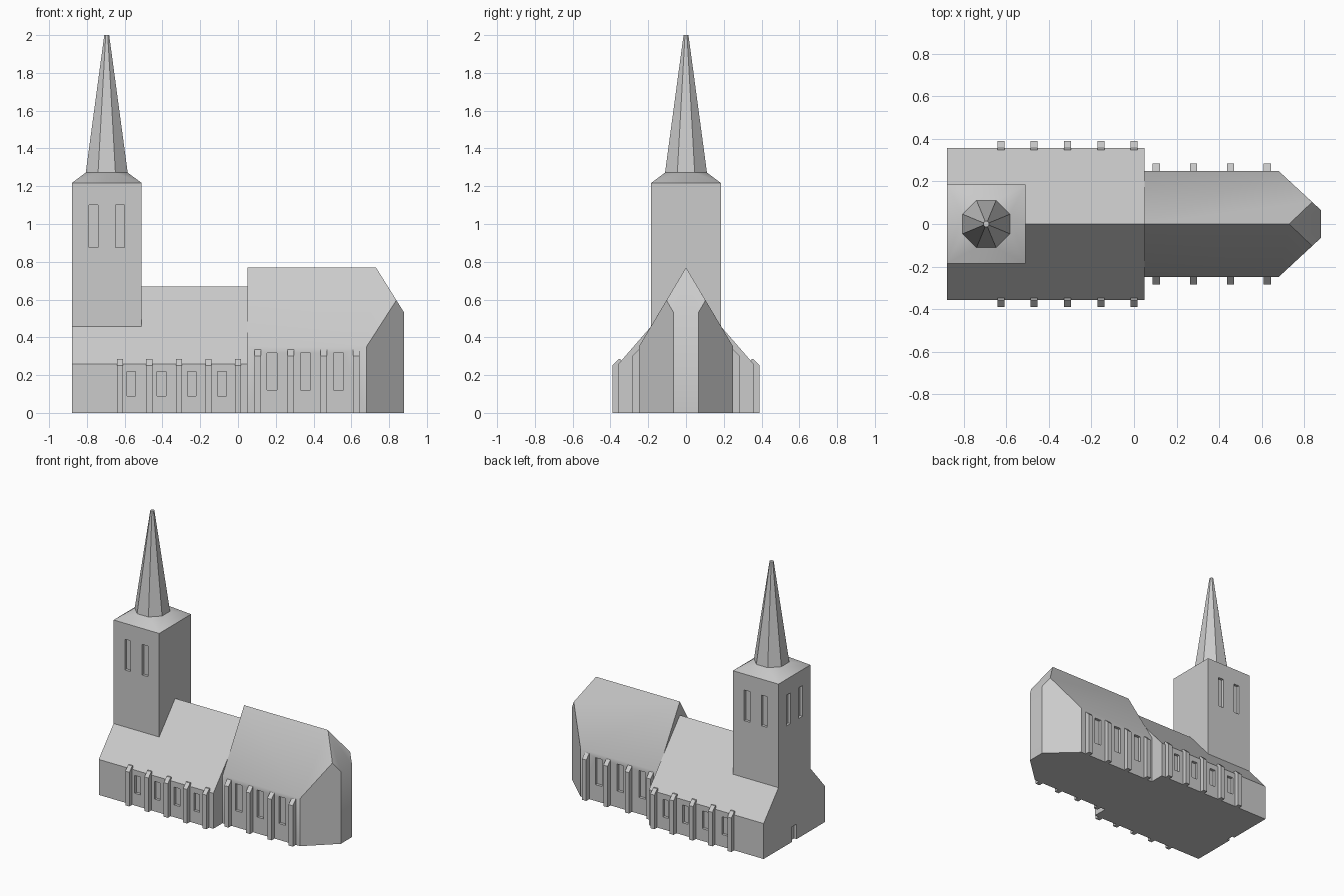
import bpy, bmesh, math

if "Cube" in bpy.data.objects:
    bpy.data.objects.remove(bpy.data.objects["Cube"])

stone = bpy.data.materials.new("pale_grey_stone")
stone.diffuse_color = (0.6, 0.6, 0.6, 1)
stone.use_nodes = True
stone.node_tree.nodes["Principled BSDF"].inputs["Base Color"].default_value = stone.diffuse_color


def finish(name, bm):
    bmesh.ops.recalc_face_normals(bm, faces=bm.faces[:])
    me = bpy.data.meshes.new(name)
    bm.to_mesh(me)
    bm.free()
    ob = bpy.data.objects.new(name, me)
    bpy.context.collection.objects.link(ob)
    me.materials.append(stone)
    return ob


def hull(name, pts):
    """Convex solid around points, with flat areas merged."""
    bm = bmesh.new()
    for p in pts:
        bm.verts.new(p)
    r = bmesh.ops.convex_hull(bm, input=bm.verts[:])
    junk = [g for g in r["geom_interior"] + r["geom_unused"] if isinstance(g, bmesh.types.BMVert)]
    if junk:
        bmesh.ops.delete(bm, geom=list(set(junk)), context='VERTS')
    bmesh.ops.dissolve_limit(bm, angle_limit=math.radians(1), verts=bm.verts[:], edges=bm.edges[:])
    return finish(name, bm)


def add_box(bm, x0, x1, y0, y1, z0, z1):
    r = bmesh.ops.create_cube(bm, size=1)
    for v in r["verts"]:
        v.co = ((x0 + x1) / 2 + v.co.x * (x1 - x0),
                (y0 + y1) / 2 + v.co.y * (y1 - y0),
                (z0 + z1) / 2 + v.co.z * (z1 - z0))


def activate(ob):
    bpy.ops.object.select_all(action='DESELECT')
    ob.select_set(True)
    bpy.context.view_layer.objects.active = ob


def carve(ob, boxes):
    """Cut shallow recesses into a wall, then drop the cutter."""
    bm = bmesh.new()
    for b in boxes:
        add_box(bm, *b)
    cutter = finish("recess_cutter", bm)
    cutter.hide_render = True
    mod = ob.modifiers.new("recesses", 'BOOLEAN')
    mod.operation = 'DIFFERENCE'
    mod.solver = 'EXACT'
    mod.object = cutter
    activate(ob)
    bpy.ops.object.modifier_apply(modifier=mod.name)
    bpy.data.objects.remove(cutter)


def side_windows(xs, w, wall, z0, z1, depth=0.02):
    out = []
    for x in xs:
        out.append((x - w / 2, x + w / 2, wall - depth, wall + 0.03, z0, z1))
        out.append((x - w / 2, x + w / 2, -wall - 0.03, -wall + depth, z0, z1))
    return out


def buttresses(name, xs, w, wall, out, z_low, z_high):
    """Row of sloped-top piers on both long sides."""
    bm = bmesh.new()
    prof = [(wall - 0.01, 0), (out, 0), (out, z_low), (wall, z_high), (wall - 0.01, z_high)]
    for x in xs:
        for s in (-1, 1):
            a = [bm.verts.new((x - w / 2, s * y, z)) for y, z in prof]
            b = [bm.verts.new((x + w / 2, s * y, z)) for y, z in prof]
            bm.faces.new(a)
            bm.faces.new(b)
            for i in range(5):
                j = (i + 1) % 5
                bm.faces.new((a[i], a[j], b[j], b[i]))
    return finish(name, bm)


def smooth(ob, deg):
    activate(ob)
    bpy.ops.object.shade_smooth_by_angle(angle=math.radians(deg))


# Nave with gabled roof, side windows and west door
nave = hull("nave", [(x, y, z) for x in (-0.88, 0.05)
                     for y, z in ((-0.357, 0), (0.357, 0), (-0.357, 0.26), (0.357, 0.26), (0, 0.67))])
carve(nave, side_windows((-0.565, -0.405, -0.245, -0.085), 0.046, 0.357, 0.09, 0.22)
      + [(-0.91, -0.86, -0.026, 0.026, -0.02, 0.11)])
buttresses("nave_buttresses", (-0.625, -0.47, -0.313, -0.156, 0.0), 0.033, 0.357, 0.39, 0.25, 0.284)

# Choir with a steep roof and a canted, hipped east end
choir_pts = [(0.05, 0, 0.77), (0.73, 0, 0.77)]
for s in (-1, 1):
    choir_pts += [(0.05, s * 0.25, 0), (0.05, s * 0.25, 0.35), (0.68, s * 0.25, 0), (0.68, s * 0.25, 0.35),
                  (0.8385, s * 0.1033, 0.5964), (0.88, s * 0.065, 0.53), (0.88, s * 0.065, 0)]
choir = hull("choir", choir_pts)
carve(choir, side_windows((0.18, 0.357, 0.533), 0.053, 0.25, 0.12, 0.318))
smooth(choir, 35)
buttresses("choir_buttresses", (0.105, 0.28, 0.454, 0.627), 0.034, 0.25, 0.285, 0.30, 0.335)

# Tower with paired belfry openings on three sides
TX, H = -0.695, 0.185
tower = hull("tower", [(TX + a * H, b * H, z) for a in (-1, 1) for b in (-1, 1) for z in (0.4, 1.217)])
carve(tower, side_windows((TX - 0.07, TX + 0.07), 0.047, H, 0.875, 1.10)
      + [(-0.91, -0.86, y - 0.0235, y + 0.0235, 0.875, 1.10) for y in (-0.07, 0.07)])


# Eight-sided spire standing on a low square-to-octagon cap
def octagon(apothem, z):
    r = apothem / math.cos(math.pi / 8)
    return [(TX + r * math.cos(math.pi * (k + 0.5) / 4), r * math.sin(math.pi * (k + 0.5) / 4), z)
            for k in range(8)]


cap = hull("tower_cap", [(TX + a * H, b * H, 1.217) for a in (-1, 1) for b in (-1, 1)] + octagon(0.111, 1.272))
smooth(cap, 35)
hull("spire", octagon(0.111, 1.272) + octagon(0.013, 2.0))
